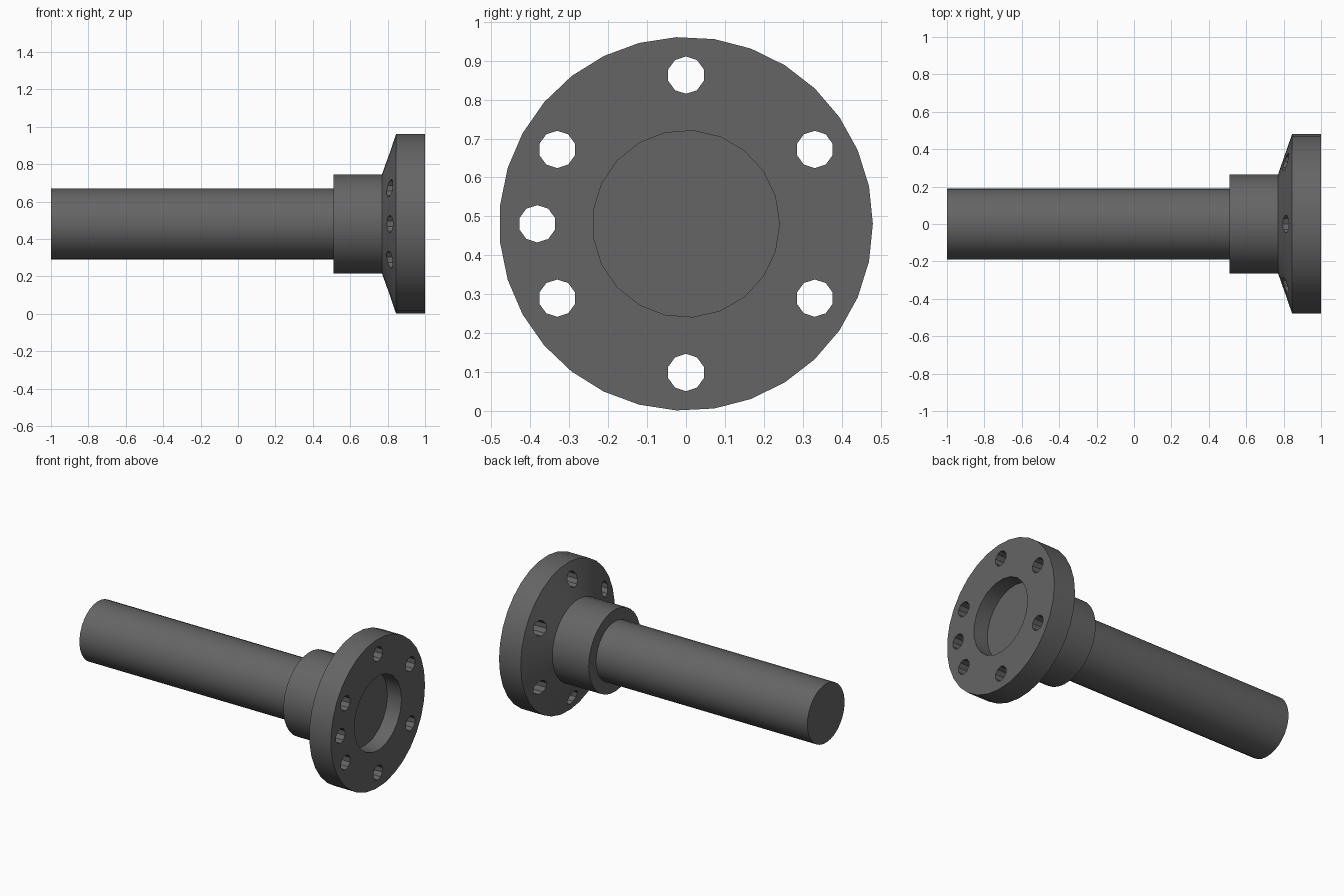
import bpy, bmesh
from math import sin, cos, pi, radians

if "Cube" in bpy.data.objects:
    bpy.data.objects.remove(bpy.data.objects["Cube"])

AXIS_Z = 0.481


def add_prism(bm, profile, sides, cy=0.0, cz=AXIS_Z, start=0.0):
    """Closed solid turned about an axis along x; profile is (x, radius)."""
    rings = []
    for x, r in profile:
        angles = [start + 2 * pi * i / sides for i in range(sides)]
        rings.append([bm.verts.new((x, cy + r * cos(a), cz + r * sin(a)))
                      for a in angles])
    for a, b in zip(rings, rings[1:]):
        for i in range(sides):
            j = (i + 1) % sides
            bm.faces.new((a[i], a[j], b[j], b[i]))
    bm.faces.new(rings[0])
    bm.faces.new(rings[-1])


def finish(name, bm):
    bmesh.ops.recalc_face_normals(bm, faces=bm.faces[:])
    mesh = bpy.data.meshes.new(name)
    bm.to_mesh(mesh)
    bm.free()
    obj = bpy.data.objects.new(name, mesh)
    bpy.context.collection.objects.link(obj)
    return obj


def turned(name, profile, sides):
    bm = bmesh.new()
    add_prism(bm, profile, sides)
    return finish(name, bm)


# Shaft, collar and flange; each runs slightly into its neighbour
shaft = turned("shaft", [(-1, 0.19), (0.53, 0.19)], 31)
collar = turned("collar", [(0.51, 0.265), (0.78, 0.265)], 31)
flange = turned("flange", [(0.77, 0.265), (0.845, 0.48), (1, 0.48)], 31)

# Cutter for the round recess and the seven bolt holes
bm = bmesh.new()
add_prism(bm, [(0.9, 0.24), (1.1, 0.24)], 21)
for deg in (30, 90, 150, 180, 210, 270, 330):
    a = radians(deg)
    add_prism(bm, [(0.7, 0.048), (1.1, 0.048)], 10,
              0.382 * cos(a), AXIS_Z + 0.382 * sin(a), pi / 2)
cutter = finish("hole_cutter", bm)
cutter.hide_render = True

mod = flange.modifiers.new("holes", 'BOOLEAN')
mod.operation = 'DIFFERENCE'
mod.solver = 'EXACT'
mod.object = cutter
bpy.context.view_layer.objects.active = flange
bpy.ops.object.modifier_apply(modifier=mod.name)
bpy.data.objects.remove(cutter, do_unlink=True)

# Dark grey metal
metal = bpy.data.materials.new("dark_metal")
metal.diffuse_color = (0.13, 0.13, 0.13, 1)
metal.use_nodes = True
metal.node_tree.nodes["Principled BSDF"].inputs["Base Color"].default_value = metal.diffuse_color

# Smooth round walls, flat bolt holes and crisp edges
for obj in (shaft, collar, flange):
    obj.data.materials.clear()
    obj.data.materials.append(metal)
    bpy.ops.object.select_all(action='DESELECT')
    obj.select_set(True)
    bpy.context.view_layer.objects.active = obj
    bpy.ops.object.shade_smooth_by_angle(angle=radians(18))
